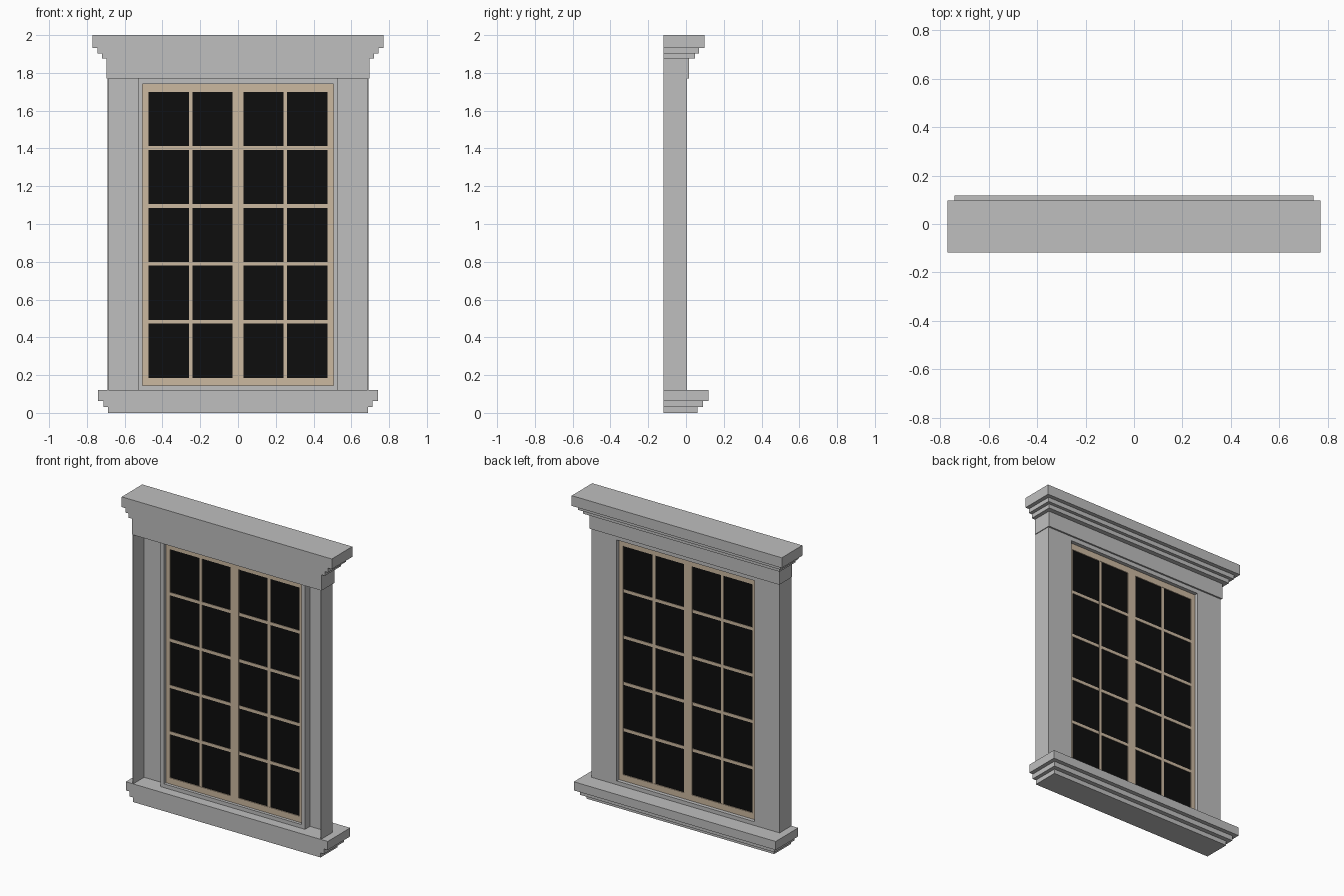
import bpy
import bmesh

cube = bpy.data.objects.get("Cube")
if cube:
    bpy.data.objects.remove(cube, do_unlink=True)


def material(name, colour):
    mat = bpy.data.materials.new(name)
    mat.use_nodes = True
    mat.diffuse_color = (*colour, 1)
    mat.node_tree.nodes["Principled BSDF"].inputs["Base Color"].default_value = (*colour, 1)
    return mat


STONE = material("grey stone", (0.52, 0.52, 0.52))
WOOD = material("pale wood", (0.60, 0.48, 0.35))
GLASS = material("black glass", (0.004, 0.004, 0.004))


def finish(name, bm, mat):
    mesh = bpy.data.meshes.new(name)
    bm.to_mesh(mesh)
    bm.free()
    mesh.materials.append(mat)
    obj = bpy.data.objects.new(name, mesh)
    bpy.context.collection.objects.link(obj)
    return obj


def box(name, xs, ys, zs, mat):
    bm = bmesh.new()
    bmesh.ops.create_cube(bm, size=1)
    for v in bm.verts:
        v.co = [r[0] if c < 0 else r[1] for c, r in zip(v.co, (xs, ys, zs))]
    return finish(name, bm, mat)


def frame(name, outer, inner, y0, y1, mat):
    """Rectangular ring; outer and inner are (half width, bottom, top)."""
    bm = bmesh.new()
    loops = []
    for (w, lo, hi), y in ((outer, y0), (inner, y0), (inner, y1), (outer, y1)):
        corners = ((-w, lo), (w, lo), (w, hi), (-w, hi))
        loops.append([bm.verts.new((x, y, z)) for x, z in corners])
    for k in range(4):
        a, b = loops[k], loops[(k + 1) % 4]
        for i in range(4):
            j = (i + 1) % 4
            bm.faces.new((a[i], a[j], b[j], b[i]))
    bmesh.ops.recalc_face_normals(bm, faces=bm.faces)
    return finish(name, bm, mat)


FRONT = -0.118


def stepped_moulding(name, tiers, mat):
    """Flat-fronted block whose ends and back step outward; tiers rise from below."""
    bm = bmesh.new()
    rings = []
    for z0, z1, half, back in tiers:
        for z in (z0, z1):
            corners = ((-half, FRONT), (half, FRONT), (half, back), (-half, back))
            rings.append([bm.verts.new((x, y, z)) for x, y in corners])
    for k in range(len(rings) - 1):
        a, b = rings[k], rings[k + 1]
        for i in range(4):
            if i == 0 and k % 2:  # the front has no ledges
                continue
            j = (i + 1) % 4
            bm.faces.new((a[i], a[j], b[j], b[i]))
    bm.faces.new(rings[0][::-1])
    bm.faces.new(rings[-1])
    return finish(name, bm, mat)


# Cornice and sill
stepped_moulding("cornice", [
    (1.77, 1.875, 0.695, 0.016),
    (1.875, 1.903, 0.72, 0.048),
    (1.903, 1.932, 0.743, 0.07),
    (1.932, 2.0, 0.77, 0.097)], STONE)
stepped_moulding("sill", [
    (0, 0.03, 0.688, 0.06),
    (0.03, 0.063, 0.713, 0.09),
    (0.063, 0.12, 0.74, 0.118)], STONE)

# Hollow casing, open towards the front
SILL, HEAD = 0.12, 1.77
OPENING = (0.505, 0.145, 1.742)
frame("casing_plate", (0.69, SILL, HEAD), OPENING, -0.003, 0.005, STONE)
frame("reveal", (0.53, SILL, HEAD), OPENING, -0.055, -0.003, STONE)
for side, s in (("left", 1), ("right", -1)):
    box(side + "_casing_side", sorted((s * 0.686, s * 0.69)), (FRONT, 0.005), (SILL, HEAD), STONE)

# Wooden sash and glazing bars
LOW, HIGH, WIDE = 0.185, 1.70, 0.475
frame("sash_frame", OPENING, (WIDE, LOW, HIGH), -0.035, -0.02, WOOD)
box("centre_stile", (-0.03, 0.03), (-0.035, -0.02), (LOW, HIGH), WOOD)
for side, s in (("left", 1), ("right", -1)):
    box(side + "_upright_bar", (s * 0.25 - 0.01, s * 0.25 + 0.01), (-0.033, -0.022), (LOW, HIGH), WOOD)
    span = sorted((s * 0.03, s * WIDE))
    for row in range(1, 5):
        z = LOW - 0.01 + row * (HIGH - LOW + 0.02) / 5
        box(f"{side}_cross_bar_{row}", span, (-0.032, -0.023), (z - 0.01, z + 0.01), WOOD)

# Glass
box("glass", (-WIDE, WIDE), (-0.029, -0.026), (LOW, HIGH), GLASS)
